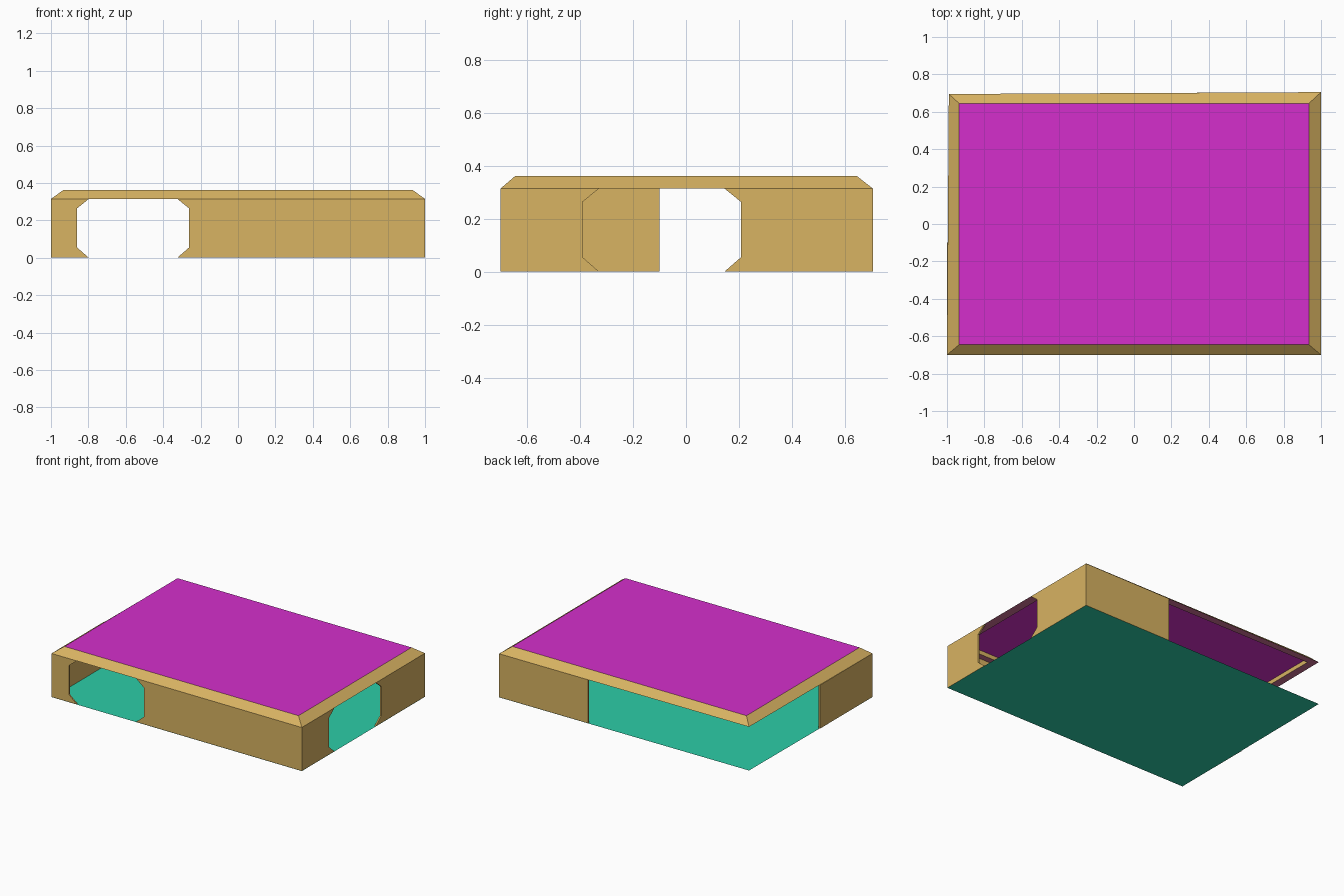
import bpy
import bmesh
from mathutils import Vector

cube = bpy.data.objects.get("Cube")
if cube:
    bpy.data.objects.remove(cube, do_unlink=True)


def material(name, rgb):
    color = [(c / 255 / 12.92) if c < 11 else ((c / 255 + 0.055) / 1.055) ** 2.4 for c in rgb] + [1]
    mat = bpy.data.materials.new(name)
    mat.use_nodes = True
    mat.diffuse_color = color
    mat.node_tree.nodes["Principled BSDF"].inputs["Base Color"].default_value = color
    return mat


TAN = material("tan", (216, 179, 98))
MAGENTA = material("magenta", (213, 47, 204))
TEAL = material("teal", (45, 205, 167))
MAUVE = material("dusty mauve", (205, 112, 150))

EAVE = 0.315       # wall height
TOP = 0.362        # roof surface
CEILING = 0.345    # recessed ceiling
THICK = 0.01       # wall thickness
FOOTPRINT = [(-1, -0.7), (1, -0.7), (1, 0.705), (-0.99, 0.695)]
INNER = [(-0.935, -0.645), (0.935, -0.645), (0.935, 0.645), (-0.935, 0.645)]


def finish(name, bm, mats, fix_normals=True):
    if fix_normals:
        bmesh.ops.recalc_face_normals(bm, faces=bm.faces[:])
    mesh = bpy.data.meshes.new(name)
    bm.to_mesh(mesh)
    bm.free()
    for mat in mats:
        mesh.materials.append(mat)
    obj = bpy.data.objects.new(name, mesh)
    bpy.context.collection.objects.link(obj)
    return obj


def ring(bm, points, z):
    return [bm.verts.new((x, y, z)) for x, y in points]


def bridge(bm, low, high, slot):
    for i in range(4):
        j = (i + 1) % 4
        bm.faces.new((low[i], low[j], high[j], high[i])).material_index = slot


def wall(name, start, end, notch_start=False, notch_end=False):
    """Thin wall panel; a notched end forms half of an octagonal opening."""
    a, b = Vector((*start, 0)), Vector((*end, 0))
    length = (b - a).length
    along = (b - a).normalized()
    inward = Vector((-along.y, along.x, 0)) * THICK
    low, side_low, side_high, inset = 0.001, 0.055, 0.265, 0.062
    outline = [(0, low), (length, low)]
    if notch_end:
        outline += [(length - inset, side_low), (length - inset, side_high)]
    outline += [(length, EAVE), (0, EAVE)]
    if notch_start:
        outline += [(inset, side_high), (inset, side_low)]
    bm = bmesh.new()
    face = bm.faces.new([bm.verts.new(a + along * d + Vector((0, 0, z))) for d, z in outline])
    extruded = bmesh.ops.extrude_face_region(bm, geom=[face], use_keep_orig=True)
    moved = [v for v in extruded["geom"] if isinstance(v, bmesh.types.BMVert)]
    bmesh.ops.translate(bm, verts=moved, vec=inward)
    return finish(name, bm, [TAN])


# Floor
bm = bmesh.new()
bm.faces.new(ring(bm, FOOTPRINT, 0))
finish("floor", bm, [TEAL], False)

# Walls, with octagonal openings in front and left, and an open back right corner
wall("front_wall_short", (-1, -0.7), (-0.798, -0.7), notch_end=True)
wall("front_wall_long", (-0.324, -0.7), (1, -0.7), notch_start=True)
wall("left_wall_front", (1, -0.7), (1, -0.328), notch_end=True)
wall("left_wall_back", (1, 0.145), (1, 0.705), notch_start=True)
wall("back_wall", (1, 0.705), (0.29, 0.7015))
wall("right_wall", (-1, -0.1), (-1, -0.7))

# Roof: sloped rim, flat top, underside border and recessed ceiling
bm = bmesh.new()
outer = ring(bm, FOOTPRINT, EAVE)
upper = ring(bm, INNER, TOP)
lip = ring(bm, INNER, EAVE)
recess = ring(bm, INNER, CEILING)
bridge(bm, outer, upper, 0)
bridge(bm, outer, lip, 2)
bridge(bm, lip, recess, 0)
for loop in (upper, recess):
    bm.faces.new(loop).material_index = 1
finish("roof", bm, [TAN, MAGENTA, MAUVE])
